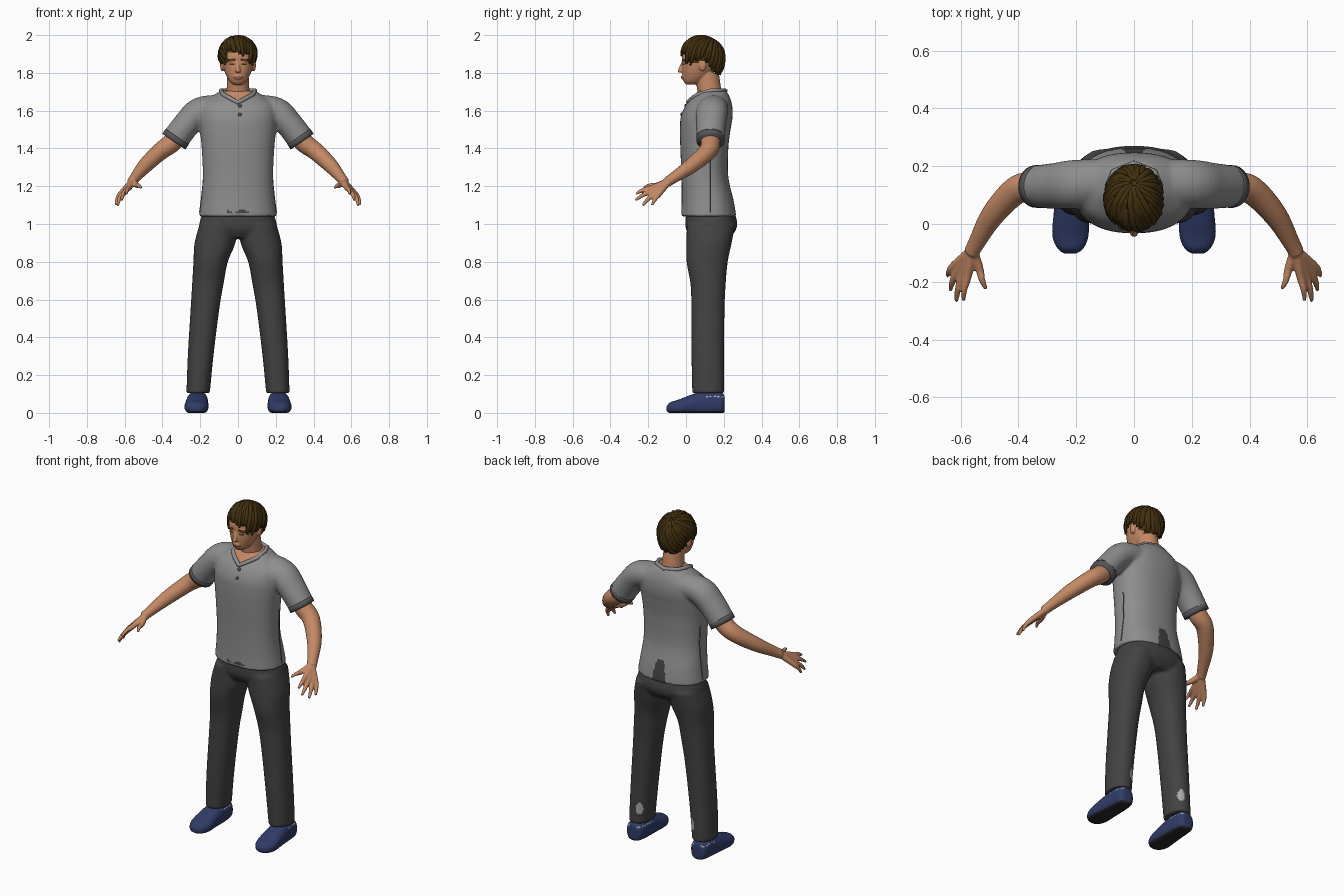
import bpy, bmesh, random
from math import sin, cos, pi, radians, sqrt
from mathutils import Vector, Matrix
from mathutils.bvhtree import BVHTree

random.seed(4)
if "Cube" in bpy.data.objects:
    bpy.data.objects.remove(bpy.data.objects["Cube"])


def material(name, r, g, b):
    m = bpy.data.materials.new(name)
    m.use_nodes = True
    m.diffuse_color = (r, g, b, 1)
    node = m.node_tree.nodes["Principled BSDF"]
    node.inputs["Base Color"].default_value = (r, g, b, 1)
    node.inputs["Roughness"].default_value = 0.8
    return m


SKIN = material("skin", 0.55, 0.25, 0.13)
SHIRT = material("shirt grey", 0.27, 0.27, 0.27)
TRIM = material("dark trim", 0.09, 0.09, 0.095)
TROUSER = material("trouser charcoal", 0.055, 0.055, 0.057)
HAIR = material("hair brown", 0.055, 0.03, 0.005)
SHOE = material("shoe blue", 0.03, 0.045, 0.14)
SOLE = material("sole black", 0.02, 0.02, 0.022)
PALE = material("pale fabric", 0.4, 0.4, 0.4)
LIP = material("lip", 0.34, 0.12, 0.075)


def smooth_rows(rows, steps=5):
    """Catmull-Rom interpolation through rows of (x, y, z, a, b)."""
    rows = [Vector(r) for r in rows]
    out = []
    for i in range(len(rows) - 1):
        p0, p1, p2, p3 = (rows[max(0, min(len(rows) - 1, i + k))] for k in (-1, 0, 1, 2))
        for s in range(steps):
            t = s / steps
            out.append(0.5 * (2 * p1 + (p2 - p0) * t + (2 * p0 - 5 * p1 + 4 * p2 - p3) * t * t
                              + (3 * p1 - p0 - 3 * p2 + p3) * t ** 3))
    return out + [rows[-1]]


def loft(bm, rows, plane=None, side=1, power=2, segs=24, steps=5):
    """Closed tube; rings lie in plane 'xy' or 'xz', or follow the path."""
    rows = smooth_rows(rows, steps)
    pts = [Vector((r[0] * side, r[1], r[2])) for r in rows]
    rings = []
    for i, r in enumerate(rows):
        if plane == "xy":
            u, v = Vector((1, 0, 0)), Vector((0, 1, 0))
        elif plane == "xz":
            u, v = Vector((1, 0, 0)), Vector((0, 0, 1))
        else:
            d = (pts[min(i + 1, len(pts) - 1)] - pts[max(i - 1, 0)]).normalized()
            u = d.cross(Vector((0.1, 1, 0.2))).normalized()
            v = d.cross(u)
        ring = []
        for k in range(segs):
            c, s = cos(2 * pi * k / segs), sin(2 * pi * k / segs)
            f = (abs(c) ** power + abs(s) ** power) ** (-1 / power)
            ring.append(bm.verts.new(pts[i] + u * c * f * r[3] + v * s * f * r[4]))
        rings.append(ring)
    for a, b in zip(rings, rings[1:]):
        for k in range(segs):
            n = (k + 1) % segs
            bm.faces.new((a[k], a[n], b[n], b[k]))
    bm.faces.new(rings[0])
    bm.faces.new(rings[-1])


def ball(bm, centre, size):
    mat = Matrix.Translation(centre) @ Matrix.Diagonal((*size, 1))
    bmesh.ops.create_uvsphere(bm, u_segments=20, v_segments=14, radius=1, matrix=mat)


def finish(name, bm, mats, voxel=0, rule=None):
    """Make the object, fuse its volumes into one skin and colour it by rule."""
    bmesh.ops.recalc_face_normals(bm, faces=bm.faces[:])
    mesh = bpy.data.meshes.new(name)
    bm.to_mesh(mesh)
    bm.free()
    obj = bpy.data.objects.new(name, mesh)
    bpy.context.collection.objects.link(obj)
    if voxel:
        fuse = obj.modifiers.new("fuse", "REMESH")
        fuse.mode, fuse.voxel_size = "VOXEL", voxel
        relax = obj.modifiers.new("relax", "SMOOTH")
        relax.factor, relax.iterations = 0.5, 4
        bpy.context.view_layer.update()
        done = obj.evaluated_get(bpy.context.evaluated_depsgraph_get())
        obj.data = bpy.data.meshes.new_from_object(done)
        obj.modifiers.clear()
    obj.data.materials.clear()
    for m in mats:
        obj.data.materials.append(m)
    for p in obj.data.polygons:
        p.use_smooth = True
        p.material_index = rule(*p.center) if rule else 0
    return obj


def cord(name, points, radius, mat, cyclic=False):
    cu = bpy.data.curves.new(name, "CURVE")
    cu.dimensions, cu.bevel_depth, cu.bevel_resolution = "3D", radius, 2
    sp = cu.splines.new("POLY")
    sp.points.add(len(points) - 1)
    for p, co in zip(sp.points, points):
        p.co = (*co, 1)
    sp.use_cyclic_u = cyclic
    cu.materials.append(mat)
    bpy.context.collection.objects.link(bpy.data.objects.new(name, cu))


# Shirt: torso and sleeves, with open neck and trousers showing at the hem
bm = bmesh.new()
loft(bm, [(0, .12, 1.04, .207, .146), (0, .115, 1.12, .196, .138), (0, .1, 1.25, .186, .124),
          (0, .097, 1.4, .192, .127), (0, .102, 1.5, .202, .134), (0, .11, 1.57, .205, .137),
          (0, .122, 1.63, .195, .122), (0, .135, 1.675, .14, .095), (0, .138, 1.705, .09, .075)],
     "xy", power=2.3, segs=48)
for s in (1, -1):
    loft(bm, [(.08, .145, 1.615, .07, .08), (.2, .138, 1.595, .076, .085),
              (.27, .132, 1.53, .072, .08), (.338, .13, 1.44, .073, .073)], side=s)


def shirt_rule(x, y, z):
    if (y < .12 and z > 1.645 + .55 * abs(x) and abs(x) < .09) or z > 1.703:
        return 1
    if y > .18 and z < 1.17 and abs(x) < .022 + (1.17 - z) * .2:
        return 2
    if y < 0 and abs(x - .01) < .07 and 1.058 < z < 1.068 + .008 * sin(x * 70):
        return 2
    return 0


shirt = finish("shirt", bm, [SHIRT, SKIN, TROUSER], .009, shirt_rule)
tree = BVHTree.FromPolygons([v.co for v in shirt.data.vertices],
                            [p.vertices[:] for p in shirt.data.polygons])


def on_shirt(x, z, front=True):
    hit = tree.ray_cast(Vector((x, -1 if front else 1, z)), Vector((0, 1 if front else -1, 0)))
    return hit[0]


# Collar, placket, buttons, side seams and cuffs
collar = []
for s in (1, -1):
    half = [on_shirt(s * x, 1.642 + .55 * x) for x in (.004, .03, .055, .08)]
    half += [Vector((s * .09, .13, 1.705)), Vector((s * .07, .18, 1.707))]
    collar += half if s == 1 else [Vector((0, .208, 1.705))] + half[::-1]
cord("collar", collar, .012, SHIRT, True)
cord("collar_seam", [p + Vector((0, (-.008 if p.y < .12 else .01), -.014)) for p in collar],
     .0025, TRIM, True)
for i, z in enumerate((1.625, 1.58)):
    bm = bmesh.new()
    ball(bm, on_shirt(.01, z), (.01, .006, .01))
    finish(f"button_{i + 1}", bm, [TRIM])
for s, side in ((1, "left"), (-1, "right")):
    seam = [tree.ray_cast(Vector((s, .13, 1.06 + k * .04)), Vector((-s, 0, 0)))[0] for k in range(9)]
    cord(side + "_side_seam", seam, .003, TRIM)
    bm = bmesh.new()
    loft(bm, [(.322, .13, 1.462, .074, .074), (.34, .13, 1.436, .074, .074)], side=s, steps=2)
    finish(side + "_cuff", bm, [TRIM])

    # Arms and hands
    bm = bmesh.new()
    loft(bm, [(.28, .13, 1.52, .05, .05), (.345, .13, 1.435, .052, .052), (.41, .115, 1.385, .047, .049),
              (.49, .03, 1.31, .04, .041), (.545, -.065, 1.245, .028, .03), (.563, -.1, 1.222, .026, .028)],
         side=s)
    wrist = (.558, -.09, 1.226, .018, .018)
    fingers = [((.576, -.18, 1.192), (.59, -.265, 1.16)), ((.594, -.177, 1.175), (.615, -.268, 1.125)),
               ((.61, -.163, 1.162), (.636, -.23, 1.098)), ((.622, -.143, 1.158), (.645, -.18, 1.1)),
               ((.535, -.155, 1.205), (.512, -.225, 1.192))]
    for knuckle, tip in fingers:
        mid = Vector(knuckle).lerp(Vector(tip), .55) + Vector((.004, 0, .006))
        loft(bm, [wrist, (*knuckle, .015, .015), (*mid, .0115, .0115), (*tip, .007, .007)],
             side=s, segs=12)
    finish(side + "_arm", bm, [SKIN], .005)

    # Shoes with dark soles and pale heel stitching
    bm = bmesh.new()
    loft(bm, [(.215, .205, .045, .025, .04), (.215, .185, .05, .05, .06), (.215, .1, .05, .057, .066),
              (.218, .03, .042, .061, .055), (.22, -.04, .03, .063, .04),
              (.22, -.085, .026, .045, .03), (.22, -.103, .022, .02, .012)], "xz", side=s, power=2.4)
    for v in bm.verts:
        v.co.z = max(v.co.z, 0)
    finish(side + "_shoe", bm, [SHOE, SOLE, PALE], .006,
           lambda x, y, z: 1 if z < .01 else 2 if y > .09 and .083 < z < .09 and sin(y * 300) > -.3 else 0)

# Trousers: hips and legs, with a worn patch behind each calf
bm = bmesh.new()
loft(bm, [(0, .125, 1.09, .17, .12), (0, .133, 1.02, .2, .136), (0, .133, .97, .203, .132),
          (0, .13, .925, .17, .1)], "xy", power=2.3, segs=40)
for s in (1, -1):
    loft(bm, [(.105, .133, 1.0, .098, .128), (.122, .122, .9, .108, .12), (.145, .112, .8, .091, .109),
              (.16, .117, .68, .083, .093), (.175, .116, .55, .076, .088), (.198, .115, .3, .068, .086),
              (.211, .117, .105, .062, .084)], "xy", side=s, power=2.2, segs=32)
finish("trousers", bm, [TROUSER, PALE], .009,
       lambda x, y, z: int(y > .15 and ((abs(x) - .177) / .018) ** 2 + ((z - .2) / .036) ** 2 < 1))

# Head: skull, jaw, neck, nose, brow ridge and ears
bm = bmesh.new()
loft(bm, [(0, .135, 1.65, .075, .068), (0, .125, 1.7, .062, .064), (0, .11, 1.8, .056, .064)], "xy")
loft(bm, [(0, .03, 1.738, .024, .03), (0, .04, 1.757, .046, .053), (0, .06, 1.8, .069, .08),
          (0, .072, 1.85, .082, .094), (0, .08, 1.9, .084, .1), (0, .083, 1.95, .064, .078),
          (0, .085, 1.975, .03, .04)], "xy", power=2.2, segs=36)
loft(bm, [(0, -.012, 1.86, .009, .01), (0, -.028, 1.82, .011, .013), (0, -.034, 1.803, .016, .012)], "xy")
ball(bm, (0, -.016, 1.777), (.024, .011, .012))
for s in (1, -1):
    ball(bm, (s * .083, .088, 1.84), (.012, .02, .032))
    ball(bm, (s * .032, -.008, 1.866), (.026, .014, .008))


def face_rule(x, y, z):
    if y > .03:
        return 0
    if abs(x) < .027 and abs(z - 1.777) < .006:
        return 1
    brow = .015 < abs(x) < .056 and abs(z - 1.869) < .005
    eye = .018 < abs(x) < .046 and abs(z - 1.846) < .0035
    return 2 if brow or eye else 0


finish("head", bm, [SKIN, LIP, HAIR], .0042, face_rule)


# Hair: a trimmed cap covered with swept locks that start at the crown
def hair_shape(v, lift=1):
    flare = sqrt((1 - .35 * v.z ** 2) / max(1 - v.z ** 2, .01)) if v.z < 0 else 1
    return Vector((v.x * .094 * flare * lift, .085 + v.y * .112 * flare * lift, 1.886 + v.z * .102 * lift))


def hairline(p):
    if p.y < 0:
        return 1.895 + (.018 if p.x < 0 else 0)
    if p.y < .07:
        return 1.852
    return 1.868 if p.y < .1 else max(1.795, 1.868 - (p.y - .1) * 1.3)


bm = bmesh.new()
bmesh.ops.create_uvsphere(bm, u_segments=40, v_segments=28, radius=1)
for v in bm.verts:
    v.co = hair_shape(v.co.copy())
bmesh.ops.delete(bm, geom=[f for f in bm.faces if f.calc_center_median().z <
                           hairline(f.calc_center_median())], context="FACES")
tilt = Matrix.Rotation(radians(-30), 3, "X")
for layer, start in enumerate((.1, .45, .85)):
    count = 16 + 8 * layer
    for k in range(count):
        theta = 2 * pi * (k + random.uniform(-.3, .3)) / count
        path, phi = [], start
        reach = random.uniform(-.012, .008)
        while phi < 2.7 and len(path) < 14:
            a = theta + .25 * (phi - start)
            p = hair_shape(tilt @ Vector((sin(phi) * cos(a), sin(phi) * sin(a), cos(phi))),
                           1.005 + .015 * random.random())
            if p.z < hairline(p) + reach and path:
                break
            path.append(p)
            phi += .2
        if len(path) > 2:
            n = len(path) - 1
            loft(bm, [(*p, .003 + .011 * sin(pi * (.2 + .75 * i / n)), .003 + .008 * sin(pi * (.2 + .75 * i / n)))
                      for i, p in enumerate(path)], segs=8, steps=2)
finish("hair", bm, [HAIR])
